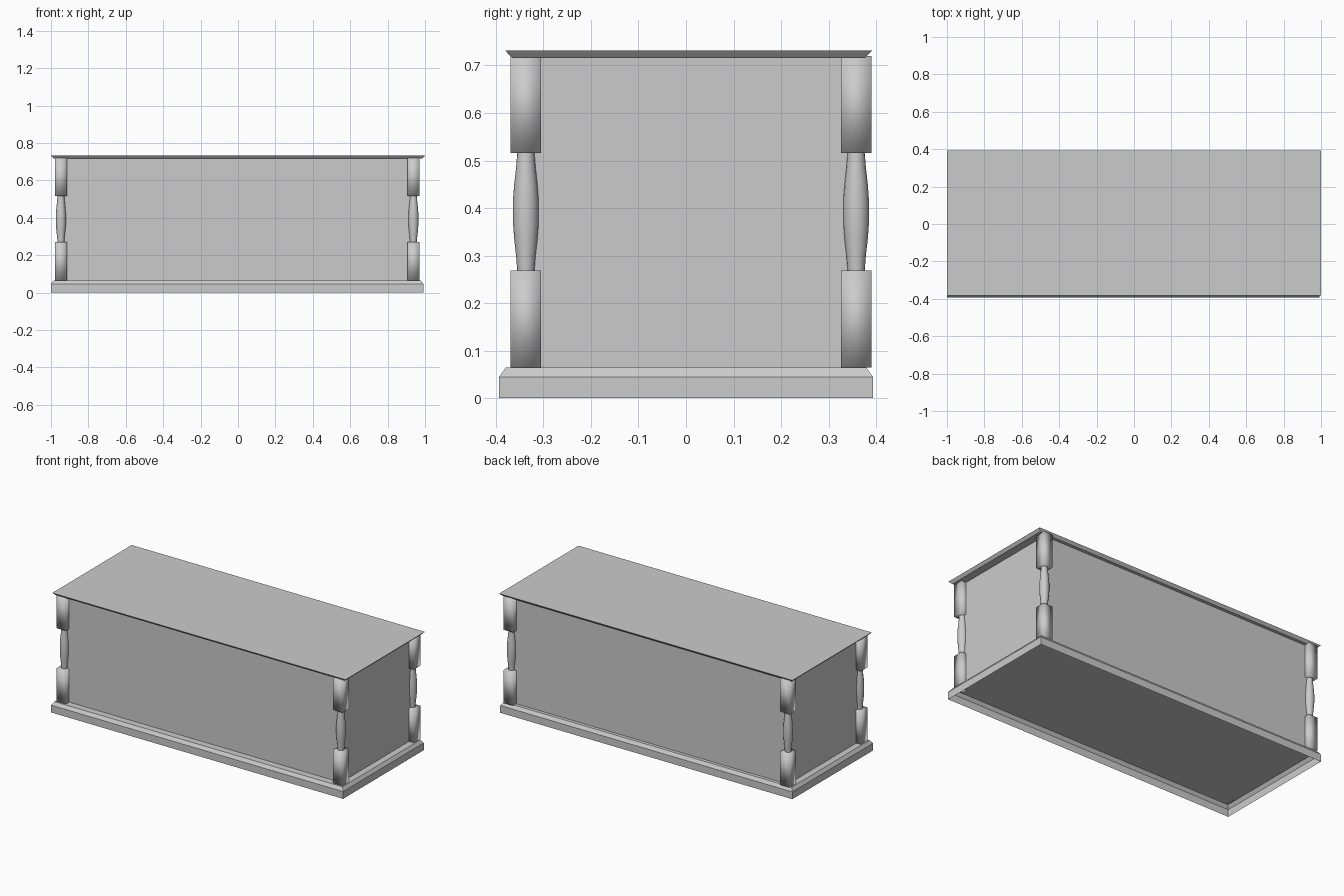
import bpy, bmesh, math

if "Cube" in bpy.data.objects:
    bpy.data.objects.remove(bpy.data.objects["Cube"])

# post centres, read off the front and right views
XS = {"left": -0.947, "right": 0.938}
YS = {"front": -0.337, "back": 0.358}


def finish(name, bm, smooth=False):
    bmesh.ops.recalc_face_normals(bm, faces=bm.faces)
    me = bpy.data.meshes.new(name)
    bm.to_mesh(me)
    bm.free()
    if smooth:
        for p in me.polygons:
            p.use_smooth = True
    ob = bpy.data.objects.new(name, me)
    bpy.context.collection.objects.link(ob)
    return ob


def skin(bm, rings, bottom=True, top=True):
    rows = [[bm.verts.new(co) for co in ring] for ring in rings]
    for a, b in zip(rows, rows[1:]):
        n = len(a)
        for i in range(n):
            bm.faces.new((a[i], a[(i + 1) % n], b[(i + 1) % n], b[i]))
    if bottom:
        bm.faces.new(rows[0][::-1])
    if top:
        bm.faces.new(rows[-1])


def rect(x0, x1, y0, y1, z, inset=0.0):
    x0, x1, y0, y1 = x0 + inset, x1 - inset, y0 + inset, y1 - inset
    return [(x0, y0, z), (x1, y0, z), (x1, y1, z), (x0, y1, z)]


def stack(name, bounds, levels, bottom=True, smooth=False):
    bm = bmesh.new()
    skin(bm, [rect(*bounds, z, inset) for z, inset in levels], bottom)
    # open shells need their normals pointing out of the solid
    ob = finish(name, bm, smooth)
    return ob


# plinth: chamfered skirt, hollow underneath
stack("plinth", (-1.0, 0.992, -0.393, 0.393),
      [(0, 0), (0.045, 0), (0.065, 0.014)], bottom=False)

# chest body, its corners running into the post centres
stack("body", (XS["left"], XS["right"], YS["front"], YS["back"]),
      [(0.065, 0), (0.718, 0)])

# thin lid, undercut along its edges
stack("lid", (-1.0, 1.0, -0.381, 0.392), [(0.716, 0.015), (0.732, 0)])

# corner posts: square blocks above and below a turned spindle
PROFILE = [(0.268, 0.018), (0.30, 0.0205), (0.335, 0.0245), (0.37, 0.027),
           (0.415, 0.027), (0.45, 0.0245), (0.485, 0.0205), (0.517, 0.018)]
SIDES = 16
H = 0.032
for xn, x in XS.items():
    for yn, y in YS.items():
        tag = f"{yn}_{xn}"
        square = (x - H, x + H, y - H, y + H)
        stack(f"lower_block_{tag}", square, [(0.065, 0), (0.269, 0)], smooth=True)
        stack(f"upper_block_{tag}", square, [(0.516, 0), (0.72, 0)], smooth=True)
        bm = bmesh.new()
        skin(bm, [[(x + r * math.cos(2 * math.pi * i / SIDES),
                    y + r * math.sin(2 * math.pi * i / SIDES), z)
                   for i in range(SIDES)] for z, r in PROFILE], False, False)
        finish(f"spindle_{tag}", bm, True)
